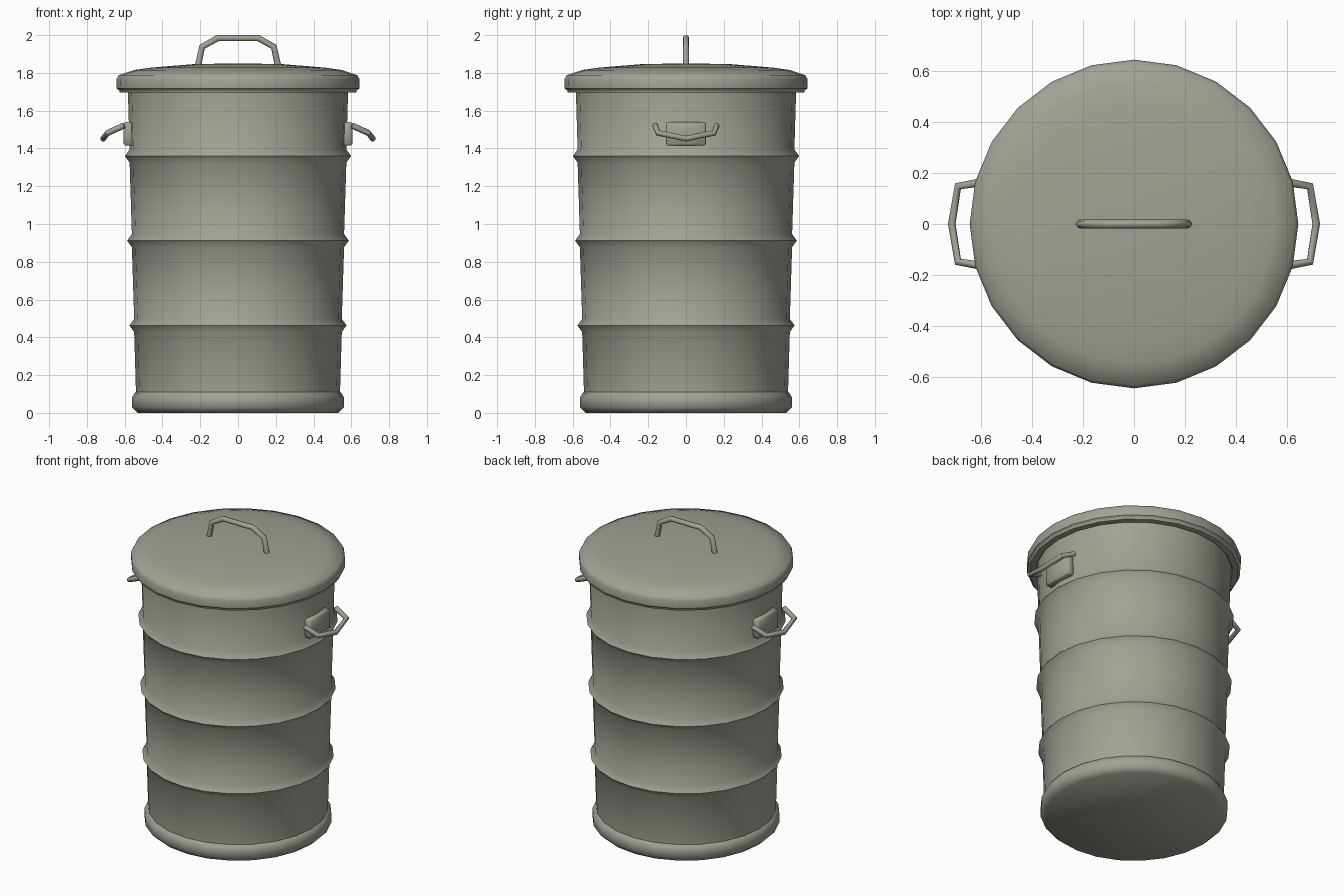
import bpy, bmesh, math

if "Cube" in bpy.data.objects:
    bpy.data.objects.remove(bpy.data.objects["Cube"])

metal = bpy.data.materials.new("grey_green_metal")
metal.diffuse_color = (0.36, 0.36, 0.30, 1)
metal.use_nodes = True
metal.node_tree.nodes["Principled BSDF"].inputs["Base Color"].default_value = metal.diffuse_color
SIDES = 24


def finish(ob, angle):
    ob.data.materials.clear()
    ob.data.materials.append(metal)
    bpy.ops.object.select_all(action='DESELECT')
    ob.select_set(True)
    bpy.context.view_layer.objects.active = ob
    bpy.ops.object.shade_smooth_by_angle(angle=math.radians(angle))


def add_bmesh(name, bm, angle):
    bmesh.ops.recalc_face_normals(bm, faces=bm.faces[:])
    me = bpy.data.meshes.new(name)
    bm.to_mesh(me)
    bm.free()
    ob = bpy.data.objects.new(name, me)
    bpy.context.collection.objects.link(ob)
    finish(ob, angle)


def lathe(name, profile, angle):
    """Closed solid of revolution from (radius, z) points, bottom to top."""
    bm = bmesh.new()
    rings = []
    for r, z in profile:
        rings.append([bm.verts.new((r * math.cos(2 * math.pi * i / SIDES),
                                    r * math.sin(2 * math.pi * i / SIDES), z))
                      for i in range(SIDES)])
    for a, b in zip(rings, rings[1:]):
        for i in range(SIDES):
            j = (i + 1) % SIDES
            bm.faces.new((a[i], a[j], b[j], b[i]))
    bm.faces.new(rings[0][::-1])
    bm.faces.new(rings[-1])
    add_bmesh(name, bm, angle)


def tube(name, points, radius):
    cu = bpy.data.curves.new(name, 'CURVE')
    cu.dimensions = '3D'
    cu.bevel_depth = radius
    cu.bevel_resolution = 2
    cu.use_fill_caps = True
    sp = cu.splines.new('POLY')
    sp.points.add(len(points) - 1)
    for p, co in zip(sp.points, points):
        p.co = (*co, 1)
    ob = bpy.data.objects.new(name, cu)
    bpy.context.collection.objects.link(ob)
    bpy.ops.object.select_all(action='DESELECT')
    ob.select_set(True)
    bpy.context.view_layer.objects.active = ob
    bpy.ops.object.convert(target='MESH')
    finish(bpy.context.view_layer.objects.active, 50)


# Tapered body with foot band and three raised ribs
def wall(z):
    return 0.54 + 0.043 * (z - 0.1) / 1.6


body = [(0.53, 0), (0.562, 0.03), (0.562, 0.08), (0.548, 0.105), (wall(0.11), 0.11)]
for z in (0.463, 0.912, 1.36):
    body += [(wall(z), z - 0.035), (wall(z) + 0.025, z), (wall(z), z + 0.035)]
body.append((wall(1.72), 1.72))
lathe("body", body, 50)

# Domed lid with rolled rim
lathe("lid", [(0.575, 1.715), (0.592, 1.695), (0.627, 1.697), (0.629, 1.708),
              (0.642, 1.717), (0.644, 1.765), (0.632, 1.788), (0.55, 1.815),
              (0.46, 1.828), (0.24, 1.846), (0.05, 1.85)], 50)

# Lid handle
tube("lid_handle", [(-0.212, 0, 1.835), (-0.19, 0, 1.938), (-0.108, 0, 1.984),
                    (0.108, 0, 1.984), (0.19, 0, 1.938), (0.212, 0, 1.835)], 0.017)

# Side mounting plates and drop handles
for s, side in ((1, "right"), (-1, "left")):
    bm = bmesh.new()
    bmesh.ops.create_cube(bm, size=1)
    for v in bm.verts:
        v.co = (s * 0.58 + v.co.x * 0.05, v.co.y * 0.21, 1.478 + v.co.z * 0.126)
    bmesh.ops.bevel(bm, geom=bm.edges[:], offset=0.008, segments=1, affect='EDGES')
    add_bmesh(side + "_handle_plate", bm, 50)
    tube(side + "_handle", [(s * 0.602, -0.163, 1.522), (s * 0.69, -0.148, 1.482),
                            (s * 0.714, 0, 1.452),
                            (s * 0.69, 0.148, 1.482), (s * 0.602, 0.163, 1.522)], 0.016)
